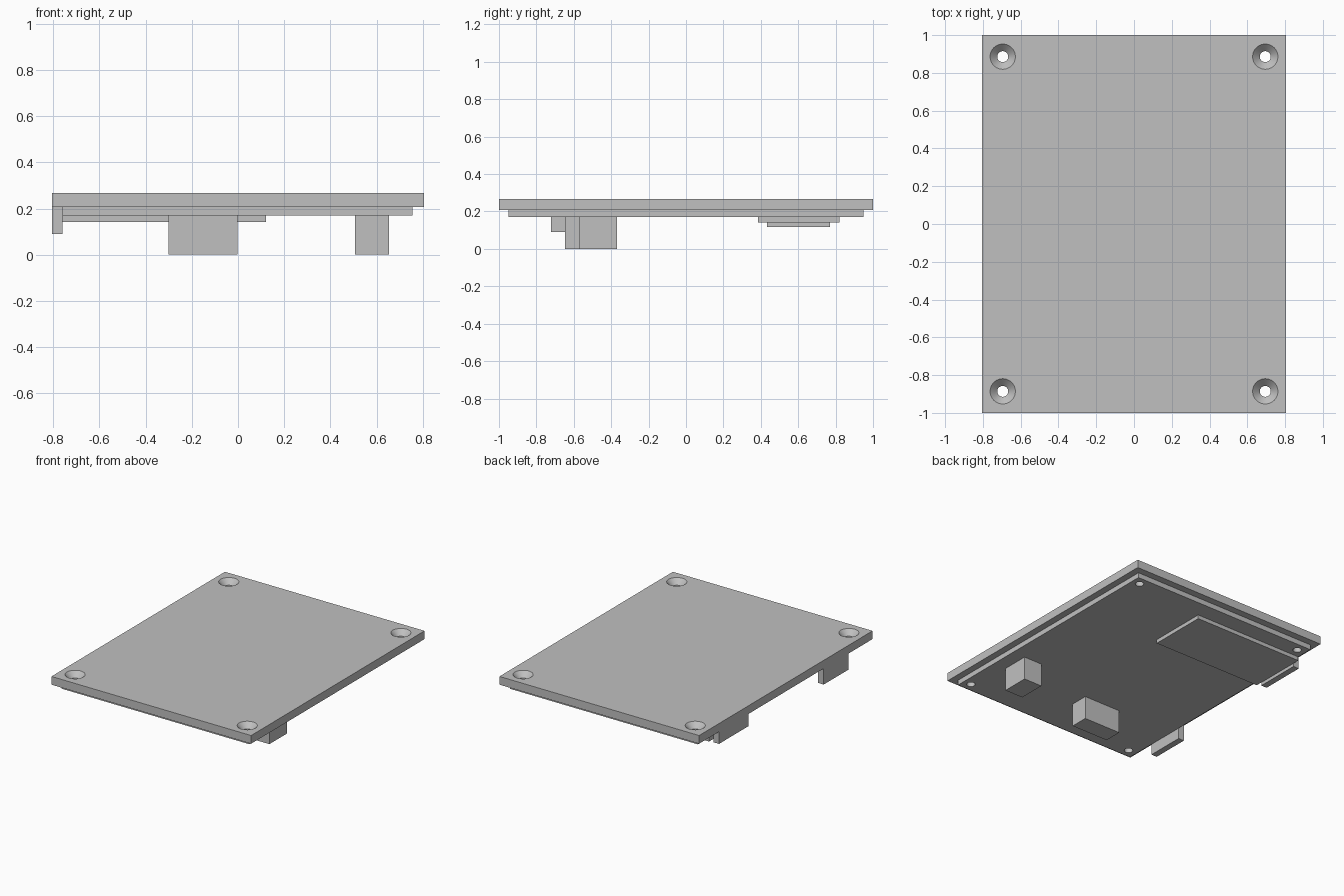
import bpy
import bmesh
import math
from mathutils import Matrix, Vector

if "Cube" in bpy.data.objects:
    bpy.data.objects.remove(bpy.data.objects["Cube"], do_unlink=True)

# Single plain material
GREY = 0.53
grey = bpy.data.materials.new("light_grey")
grey.use_nodes = True
grey.diffuse_color = (GREY, GREY, GREY, 1)
grey.node_tree.nodes["Principled BSDF"].inputs["Base Color"].default_value = (GREY, GREY, GREY, 1)


def make_object(name, bm):
    mesh = bpy.data.meshes.new(name)
    bm.to_mesh(mesh)
    bm.free()
    mesh.materials.append(grey)
    obj = bpy.data.objects.new(name, mesh)
    bpy.context.collection.objects.link(obj)
    return obj


def box(name, x, y, z):
    """Box from its (low, high) span on each axis."""
    spans = (x, y, z)
    centre = Vector([(a + b) / 2 for a, b in spans])
    size = [b - a for a, b in spans]
    bm = bmesh.new()
    bmesh.ops.create_cube(bm, size=1, matrix=Matrix.Translation(centre) @ Matrix.Diagonal((*size, 1)))
    return make_object(name, bm)


TOP, COVER_BASE, BOARD_BASE = 0.267, 0.207, 0.17
HALF_X, BOARD_X = 0.806, 0.76
HOLE_R, SINK_R = 0.029, 0.067


def screw_cutter():
    """Countersunk drill shape at the four corners."""
    sink_z = TOP - (SINK_R - HOLE_R)
    over = 0.01
    profile = [(0, 0.1), (HOLE_R, 0.1), (HOLE_R, sink_z), (SINK_R + over, TOP + over), (0, TOP + over)]
    bm = bmesh.new()
    for sx in (-1, 1):
        for sy in (-1, 1):
            centre = Vector((sx * 0.695, sy * 0.886, 0))
            verts = [bm.verts.new(centre + Vector((r, 0, z))) for r, z in profile]
            edges = [bm.edges.new(pair) for pair in zip(verts, verts[1:])]
            bmesh.ops.spin(bm, geom=verts + edges, cent=centre, axis=(0, 0, 1),
                           angle=math.tau, steps=40, use_duplicate=False)
    bmesh.ops.remove_doubles(bm, verts=bm.verts[:], dist=1e-4)
    bmesh.ops.recalc_face_normals(bm, faces=bm.faces[:])
    obj = make_object("screw_hole_cutter", bm)
    obj.hide_render = True
    return obj


# Cover plate and the circuit board beneath it
cover = box("cover_plate", (-HALF_X, HALF_X), (-1, 1), (COVER_BASE, TOP))
board = box("circuit_board", (-BOARD_X, BOARD_X - 0.004), (-0.948, 0.948), (BOARD_BASE, COVER_BASE))

# Drill the countersunk screw holes through both
cutter = screw_cutter()
for plate in (cover, board):
    mod = plate.modifiers.new("screw_holes", "BOOLEAN")
    mod.operation = "DIFFERENCE"
    mod.solver = "EXACT"
    mod.object = cutter
    bpy.context.view_layer.objects.active = plate
    bpy.ops.object.modifier_apply(modifier=mod.name)
    plate.data.shade_smooth()
    plate.data.set_sharp_from_angle(angle=math.radians(30))
bpy.data.objects.remove(cutter, do_unlink=True)

# Components under the board
box("flat_module", (-BOARD_X, 0.122), (0.384, 0.82), (0.142, BOARD_BASE))
box("square_component", (0.506, 0.654), (-0.572, -0.37), (0, BOARD_BASE))
box("long_component", (-0.302, -0.003), (-0.648, -0.515), (0, BOARD_BASE))

# Connectors along the board edge
box("tall_edge_connector", (-HALF_X, -BOARD_X), (-0.722, -0.437), (0.09, COVER_BASE))
box("short_edge_connector", (-HALF_X, -BOARD_X), (0.432, 0.77), (0.118, COVER_BASE))
